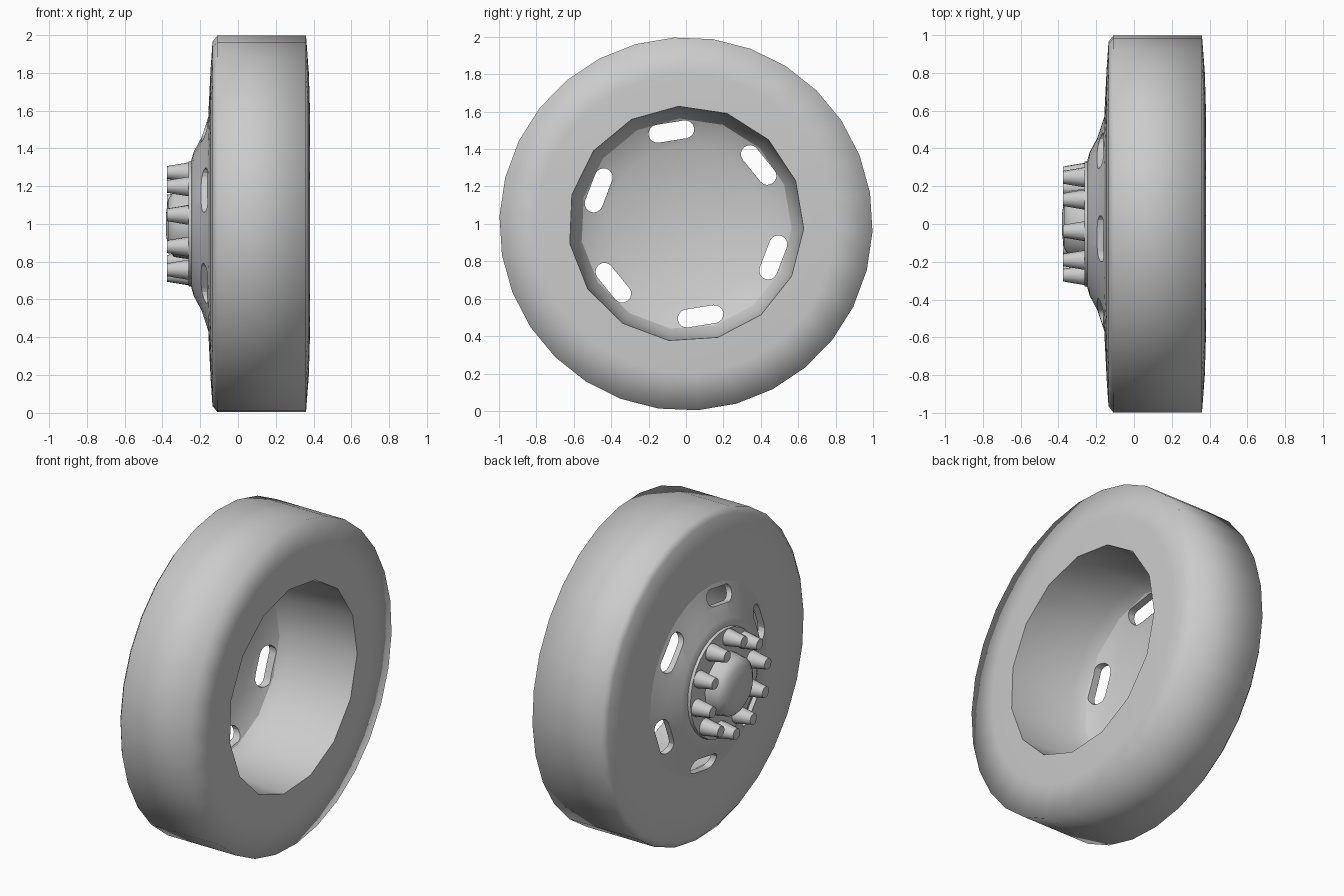
import bpy, bmesh, math
from math import radians, cos, sin

if "Cube" in bpy.data.objects:
    bpy.data.objects.remove(bpy.data.objects["Cube"])

PHASE = radians(93.6)
CENTRE_Z = 1.0


def finish(name, bm, angle=None):
    bmesh.ops.recalc_face_normals(bm, faces=bm.faces)
    me = bpy.data.meshes.new(name)
    bm.to_mesh(me)
    bm.free()
    ob = bpy.data.objects.new(name, me)
    bpy.context.collection.objects.link(ob)
    if angle:
        smooth(ob, angle)
    return ob


def smooth(ob, angle):
    bpy.ops.object.select_all(action='DESELECT')
    ob.select_set(True)
    bpy.context.view_layer.objects.active = ob
    bpy.ops.object.shade_smooth_by_angle(angle=radians(angle))


def point(x, r, a, across=0.0):
    """Axial x, radius r, angle a, plus a tangential offset."""
    return (x, r * cos(a) - across * sin(a),
            CENTRE_Z + r * sin(a) + across * cos(a))


def skin(bm, rings):
    """Bridge rings of vertices; one-vertex rings are poles."""
    for p, q in zip(rings, rings[1:]):
        n = max(len(p), len(q))
        for i in range(n):
            j = (i + 1) % n
            quad = [p[i % len(p)], p[j % len(p)], q[j % len(q)], q[i % len(q)]]
            bm.faces.new(list(dict.fromkeys(quad)))


def lathe(name, profile, n=30, angle=35, coarse=()):
    """Turn (x, r) points about the axle; coarse rings have half the corners."""
    bm = bmesh.new()
    rings = []
    for k, (x, r) in enumerate(profile):
        if r == 0:
            rings.append([bm.verts.new((x, 0, CENTRE_Z))])
            continue
        ring = []
        for i in range(n):
            f = cos(2 * math.pi / n) if k in coarse and i % 2 else 1
            ring.append(bm.verts.new(point(x, r * f, PHASE + 2 * math.pi * i / n)))
        rings.append(ring)
    skin(bm, rings)
    return finish(name, bm, angle)


# tyre, round outside and with a coarser opening at the back
lathe("tyre", [(-0.155, 0.57), (-0.155, 0.62), (-0.145, 0.82), (-0.135, 0.965),
               (-0.11, 0.998), (0.36, 0.998), (0.375, 0.8), (0.38, 0.63)],
      angle=100, coarse=(7,))

# inside of the rim
lathe("rim_barrel", [(0.38, 0.63), (-0.04, 0.605), (-0.11, 0.565)],
      n=15, angle=60)

# dished wheel disc
disc = lathe("wheel_disc", [(-0.245, 0), (-0.245, 0.345), (-0.235, 0.38),
                            (-0.195, 0.455), (-0.16, 0.56), (-0.153, 0.58),
                            (-0.10, 0.58), (-0.13, 0.53), (-0.175, 0.42),
                            (-0.22, 0)])

# six rounded slots cut through the disc
bm = bmesh.new()
for k in range(6):
    a = radians(99 + 60 * k)
    outline = []
    for s in (1, -1):
        for i in range(9):
            t = math.pi * i / 8
            outline.append((0.5 + s * 0.048 * cos(t), s * (0.075 + 0.048 * sin(t))))
    rings = [[bm.verts.new(point(x, r, a, t)) for r, t in outline]
             for x in (-0.4, 0.1)]
    skin(bm, rings)
    for ring in rings:
        bm.faces.new(ring)
cutter = finish("slot_cutter", bm)
cutter.hide_render = True
mod = disc.modifiers.new("slots", 'BOOLEAN')
mod.operation = 'DIFFERENCE'
mod.solver = 'EXACT'
mod.object = cutter
bpy.context.view_layer.objects.active = disc
bpy.ops.object.modifier_apply(modifier=mod.name)
bpy.data.objects.remove(cutter)
smooth(disc, 35)

# mounting flange and domed hub cap
lathe("hub_flange", [(-0.24, 0.335), (-0.262, 0.33), (-0.262, 0.17)], angle=30)
lathe("hub_cap", [(-0.245, 0.19), (-0.34, 0.175), (-0.37, 0.13), (-0.38, 0.06),
                  (-0.382, 0)], n=20, angle=50)

# ten tapered wheel nuts
for k in range(10):
    a = radians(26 + 36 * k)
    bm = bmesh.new()
    rings = []
    for x, size in ((-0.255, 0.052), (-0.27, 0.052), (-0.375, 0.034)):
        rings.append([bm.verts.new(point(x, 0.275 + size * cos(t), a, size * sin(t)))
                      for t in [2 * math.pi * i / 12 for i in range(12)]])
    skin(bm, rings)
    bm.faces.new(rings[-1])
    finish(f"wheel_nut_{k + 1}", bm, 40)
